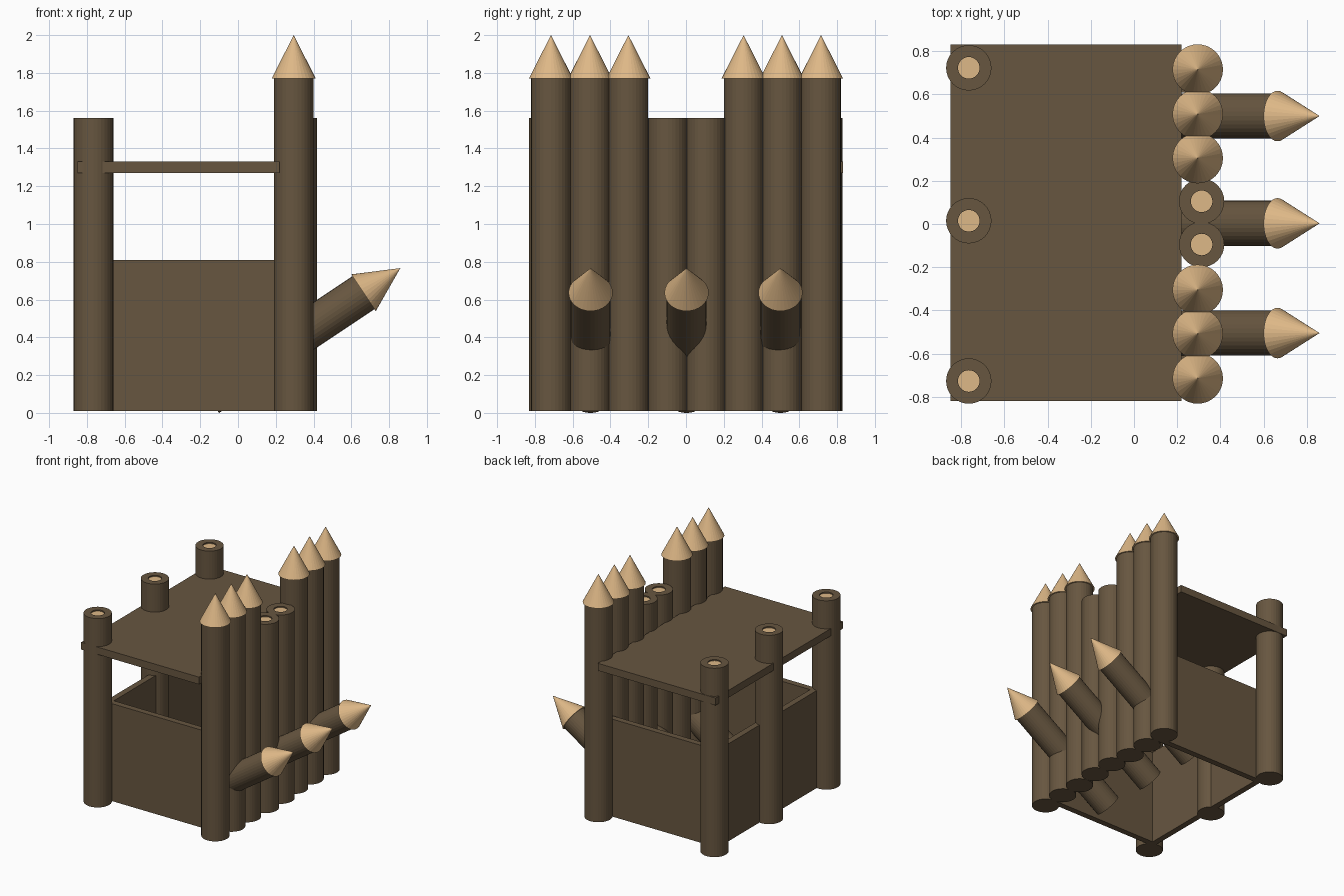
import bpy, bmesh, math
from mathutils import Matrix, Vector

if "Cube" in bpy.data.objects:
    bpy.data.objects.remove(bpy.data.objects["Cube"])

SIDES = 32


def material(name, rgb):
    m = bpy.data.materials.new(name)
    m.diffuse_color = (*rgb, 1)
    m.use_nodes = True
    m.node_tree.nodes["Principled BSDF"].inputs["Base Color"].default_value = m.diffuse_color
    return m


BARK = material("dark_bark", (0.136, 0.093, 0.051))
WOOD = material("cut_wood", (0.73, 0.479, 0.242))


def finish(bm, name, mats):
    mesh = bpy.data.meshes.new(name)
    bm.normal_update()
    bm.to_mesh(mesh)
    bm.free()
    for m in mats:
        mesh.materials.append(m)
    obj = bpy.data.objects.new(name, mesh)
    bpy.context.collection.objects.link(obj)
    return obj


def box(name, lo, hi):
    lo, hi = Vector(lo), Vector(hi)
    bm = bmesh.new()
    mat = Matrix.Translation((lo + hi) / 2) @ Matrix.Diagonal((*(hi - lo), 1))
    bmesh.ops.create_cube(bm, size=1, matrix=mat)
    return finish(bm, name, [BARK])


def cone(bm, r1, r2, z0, z1):
    """Round section along z from z0 to z1; returns its new faces."""
    old = set(bm.faces)
    bmesh.ops.create_cone(bm, cap_ends=True, segments=SIDES, radius1=r1, radius2=r2,
                          depth=z1 - z0, matrix=Matrix.Translation((0, 0, (z0 + z1) / 2)))
    return [f for f in bm.faces if f not in old]


def stake(name, matrix, length, tip=0.23):
    """Log with a wider sharpened tip."""
    bm = bmesh.new()
    cone(bm, 0.105, 0.105, 0, length)
    for f in cone(bm, 0.117, 0, length, length + tip):
        f.material_index = 1
    bm.transform(matrix)
    return finish(bm, name, [BARK, WOOD])


def blunt_post(name, x, y):
    """Flat-topped log with a pale core sunk slightly into the top."""
    bm = bmesh.new()
    cone(bm, 0.105, 0.105, 0.01, 1.56)
    bm.normal_update()
    top = max(bm.faces, key=lambda f: f.calc_center_median().z)
    bmesh.ops.inset_region(bm, faces=[top], thickness=0.055)
    core = bmesh.ops.extrude_discrete_faces(bm, faces=[top])["faces"][0]
    bmesh.ops.translate(bm, verts=core.verts, vec=(0, 0, -0.01))
    core.material_index = 1
    bm.transform(Matrix.Translation((x, y, 0)))
    return finish(bm, name, [BARK, WOOD])


# Palisade of tall sharpened logs, either side of the gap
for side, label in ((-1, "right"), (1, "left")):
    for i, y in enumerate((0.305, 0.508, 0.715)):
        stake(f"palisade_log_{label}_{i + 1}", Matrix.Translation((0.295, side * y, 0.01)), 1.76)

# Short logs in the middle gap
for i, y in enumerate((-0.095, 0.105)):
    blunt_post(f"short_palisade_log_{i + 1}", 0.313, y)

# Rear roof posts
for i, y in enumerate((-0.727, 0.015, 0.723)):
    blunt_post(f"rear_post_{i + 1}", -0.765, y)

# Slanted defensive spikes running through the palisade
tilt = Matrix.Rotation(math.radians(56.3), 4, 'Y')
for i, y in enumerate((-0.505, 0.003, 0.5)):
    stake(f"slanted_spike_{i + 1}", Matrix.Translation((-0.159, y, 0.087)) @ tilt, 0.99, 0.234)

# Roof and the three low walls (open floor)
box("roof", (-0.85, -0.82, 1.27), (0.22, 0.83, 1.33))
box("side_wall_right", (-0.75, -0.66, 0.01), (0.27, -0.61, 0.81))
box("side_wall_left", (-0.75, 0.61, 0.01), (0.27, 0.66, 0.81))
box("back_wall", (-0.75, -0.61, 0.01), (-0.70, 0.61, 0.81))
